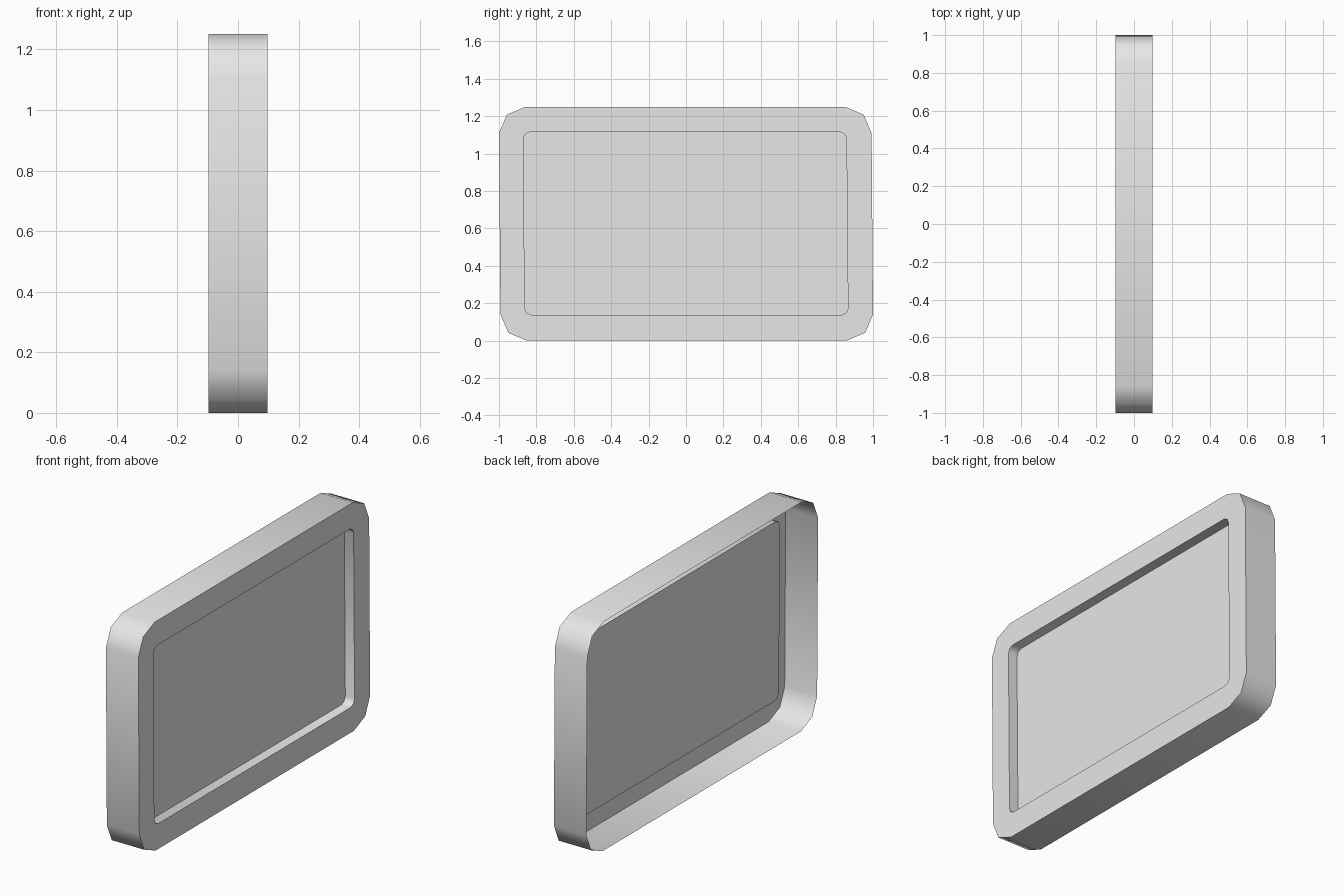
import bpy
import bmesh
import math

cube = bpy.data.objects.get("Cube")
if cube:
    bpy.data.objects.remove(cube, do_unlink=True)

grey = bpy.data.materials.new("light grey")
grey.use_nodes = True
colour = (0.8, 0.8, 0.8, 1)
grey.diffuse_color = colour
grey.node_tree.nodes["Principled BSDF"].inputs["Base Color"].default_value = colour

BACK, FACE, PANEL = -0.098, 0.098, 0.042


def rounded_outline(corners, cut, bulge):
    """Three points per corner of a four-sided (y, z) outline."""
    points = []
    for i, (y, z) in enumerate(corners):
        sy = 1 if y < 0 else -1
        sz = 1 if z < 0.6 else -1
        trio = [(y, z + sz * cut), (y + sy * bulge, z + sz * bulge), (y + sy * cut, z)]
        points += trio if i % 2 == 0 else trio[::-1]
    return points


def part(name, *rings, fill=False):
    """Bridge (outline, x) rings in order, optionally filling the last one."""
    bm = bmesh.new()
    loops = [[bm.verts.new((x, y, z)) for y, z in outline] for outline, x in rings]
    for a, b in zip(loops, loops[1:]):
        for i in range(len(a)):
            j = (i + 1) % len(a)
            bm.faces.new((a[i], b[i], b[j], a[j]))
    if fill:
        bm.faces.new(loops[-1][::-1])
    mesh = bpy.data.meshes.new(name)
    bm.to_mesh(mesh)
    bm.free()
    mesh.materials.append(grey)
    obj = bpy.data.objects.new(name, mesh)
    bpy.context.collection.objects.link(obj)
    bpy.ops.object.select_all(action='DESELECT')
    obj.select_set(True)
    bpy.context.view_layer.objects.active = obj
    bpy.ops.object.shade_smooth_by_angle(angle=math.radians(60))
    return obj


# Slightly skewed outlines, clockwise from the upper -y corner
outer = rounded_outline([(-1, 1.25), (0.992, 1.25), (1, 0), (-0.992, 0)], 0.14, 0.042)
inner = rounded_outline([(-0.87, 1.115), (0.858, 1.115), (0.866, 0.138), (-0.862, 0.138)],
                        0.034, 0.01)

# Thin outer wall, open at the back
part("outer_wall", (outer, BACK), (outer, FACE))
# Flat frame around the opening
part("front_bezel", (outer, FACE), (inner, FACE))
# Recess sides and its flat panel
part("recessed_panel", (inner, FACE), (inner, PANEL), fill=True)
